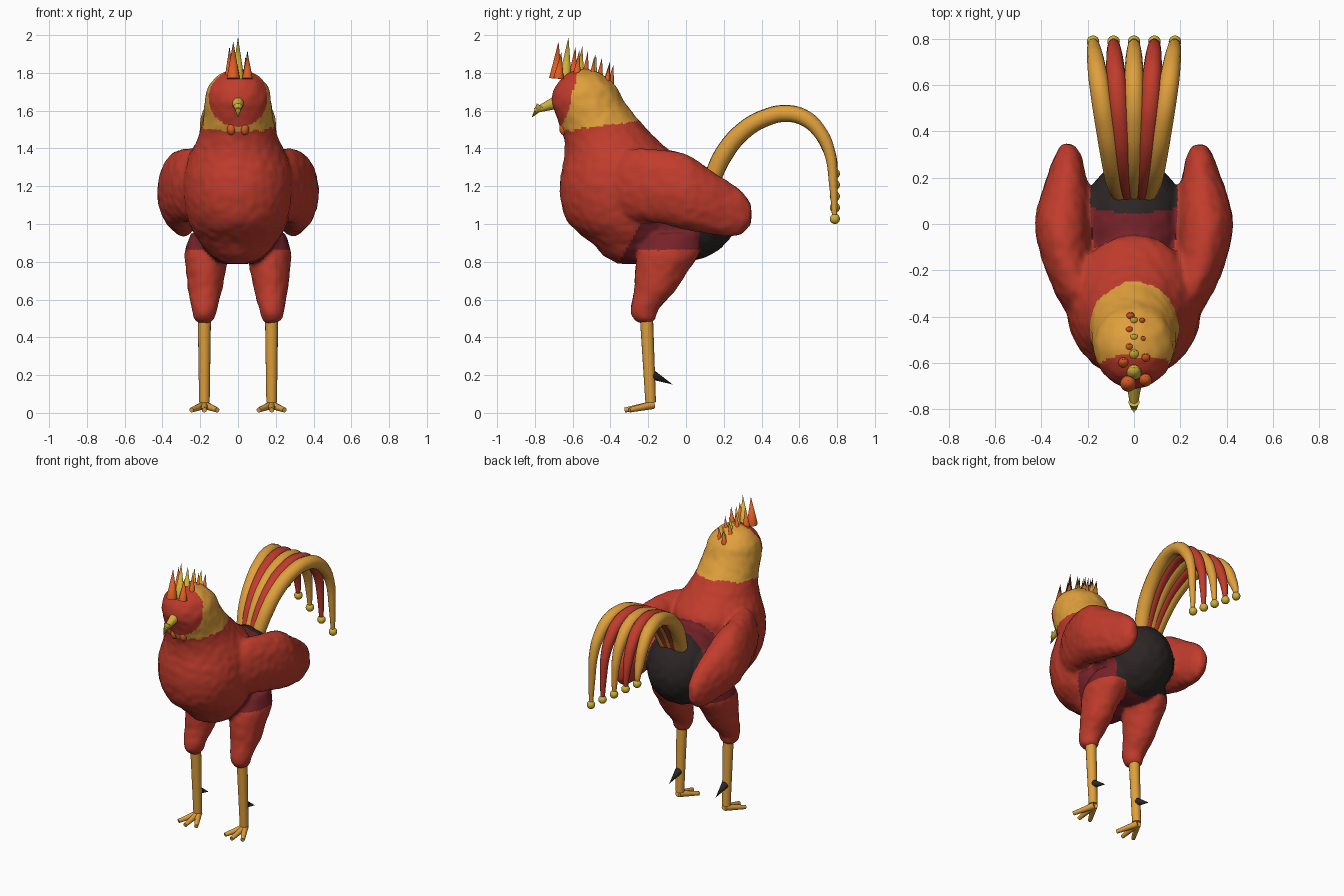
import bpy, bmesh, math
from mathutils import Vector, Matrix, noise
from mathutils.bvhtree import BVHTree

cube = bpy.data.objects.get("Cube")
if cube:
    bpy.data.objects.remove(cube, do_unlink=True)


def material(name, rgb):
    mat = bpy.data.materials.new(name)
    mat.use_nodes = True
    mat.diffuse_color = (*rgb, 1)
    mat.node_tree.nodes["Principled BSDF"].inputs["Base Color"].default_value = (*rgb, 1)
    return mat


RED = material("feather red", (.53, .045, .025))
MAROON = material("dark red", (.18, .016, .022))
BLACK = material("charcoal", (.025, .019, .018))
GOLD = material("golden orange", (.74, .35, .045))
YELLOW = material("brass yellow", (.62, .44, .04))
ORANGE = material("flame orange", (.72, .11, .018))
made = []


def add_object(name, data, mat=None):
    obj = bpy.data.objects.new(name, data)
    bpy.context.scene.collection.objects.link(obj)
    if mat:
        data.materials.append(mat)
    made.append(obj)
    return obj


def from_bmesh(name, bm, mat=None):
    bmesh.ops.recalc_face_normals(bm, faces=bm.faces)
    mesh = bpy.data.meshes.new(name)
    bm.to_mesh(mesh)
    bm.free()
    return add_object(name, mesh, mat)


def rod(name, start, end, r1, r2, mat, sides=16):
    """Tapered cylinder or cone between two points."""
    a, b = Vector(start), Vector(end)
    turn = (b - a).to_track_quat('Z', 'Y').to_matrix().to_4x4()
    bm = bmesh.new()
    bmesh.ops.create_cone(bm, cap_ends=True, segments=sides, radius1=r1, radius2=r2,
                          depth=(b - a).length,
                          matrix=Matrix.Translation((a + b) / 2) @ turn)
    return from_bmesh(name, bm, mat)


def ball(name, centre, size, mat):
    bm = bmesh.new()
    bmesh.ops.create_uvsphere(bm, u_segments=16, v_segments=10, radius=1,
                              matrix=Matrix.Translation(centre) @ Matrix.Diagonal((*size, 1)))
    return from_bmesh(name, bm, mat)


def spline(rows, steps=4):
    """Smooth interpolation through rows of numbers."""
    out = []
    for i in range(len(rows) - 1):
        p0, p1, p2, p3 = (rows[max(0, min(len(rows) - 1, i + k))] for k in (-1, 0, 1, 2))
        for s in range(steps):
            t = s / steps
            out.append([b + .5 * t * (c - a + t * (2*a - 5*b + 4*c - d + t * (3*(b - c) + d - a)))
                        for a, b, c, d in zip(p0, p1, p2, p3)])
    return out + [list(rows[-1])]


def loft(rows, axis, side=1, n=28):
    """Elliptical rings (x, y, z, radius, radius) joined into a closed form."""
    bm = bmesh.new()
    rings = []
    for x, y, z, a, b in spline(rows):
        ring = []
        for k in range(n):
            u = a * math.cos(k * math.tau / n)
            v = b * math.sin(k * math.tau / n)
            co = (x + u, y + v, z) if axis == 'z' else (x + u, y, z + v)
            ring.append(bm.verts.new((co[0] * side, co[1], co[2])))
        rings.append(ring)
    for r, s in zip(rings, rings[1:]):
        for k in range(n):
            bm.faces.new((r[k], r[(k + 1) % n], s[(k + 1) % n], s[k]))
    bm.faces.new(rings[0])
    bm.faces.new(rings[-1])
    bmesh.ops.recalc_face_normals(bm, faces=bm.faces)
    return bm


# Breast, neck and head: height, y, depth radius, width radius
torso = [(.79, -.28, .08, .08), (.83, -.28, .15, .14), (.9, -.28, .22, .2), (1, -.32, .3, .26),
         (1.13, -.36, .305, .288), (1.25, -.36, .305, .288), (1.35, -.35, .295, .265),
         (1.45, -.4, .245, .215), (1.55, -.465, .215, .187), (1.65, -.52, .192, .177),
         (1.73, -.53, .16, .158), (1.79, -.54, .1, .1), (1.82, -.54, .03, .03)]
wing = [(.2, -.4, 1.2, .08, .13), (.24, -.3, 1.21, .1, .185), (.29, -.15, 1.2, .11, .195),
        (.31, 0, 1.17, .118, .2), (.3, .12, 1.12, .105, .172), (.29, .22, 1.08, .08, .147),
        (.285, .3, 1.06, .055, .11), (.285, .345, 1.05, .025, .055)]
thigh = [(.18, -.22, .475, .03, .03), (.18, -.22, .5, .055, .06), (.178, -.22, .55, .067, .075),
         (.175, -.165, .65, .09, .11), (.17, -.13, .75, .105, .14), (.165, -.09, .85, .117, .165),
         (.15, -.06, .95, .1, .14)]

parts = [("torso", loft([(0, y, z, rx, ry) for z, y, ry, rx in torso], 'z'))]
rump = bmesh.new()
bmesh.ops.create_uvsphere(rump, u_segments=32, v_segments=20, radius=1,
                          matrix=Matrix.Translation((0, -.02, 1.055))
                          @ Matrix.Diagonal((.235, .295, .255, 1)))
parts.append(("rump", rump))
for side in (1, -1):
    parts.append(("wing", loft(wing, 'y', side)))
    parts.append(("thigh", loft(thigh, 'z', side)))

# Fuse the forms into one feathered body
trees = [(kind, BVHTree.FromBMesh(bm)) for kind, bm in parts]
merged = bmesh.new()
for kind, bm in parts:
    temp = bpy.data.meshes.new("temp")
    bm.to_mesh(temp)
    bm.free()
    merged.from_mesh(temp)
    bpy.data.meshes.remove(temp)
source = bpy.data.meshes.new("body_forms")
merged.to_mesh(source)
merged.free()
body = add_object("body", source)
remesh = body.modifiers.new("fuse", 'REMESH')
remesh.mode = 'VOXEL'
remesh.voxel_size = .013
soften = body.modifiers.new("soften", 'SMOOTH')
soften.iterations = 6
graph = bpy.context.evaluated_depsgraph_get()
skin = bpy.data.meshes.new_from_object(body.evaluated_get(graph))
body.modifiers.clear()
body.data = skin
skin.materials.clear()
for mat in (RED, MAROON, BLACK, GOLD):
    skin.materials.append(mat)
shifts = [v.normal * noise.noise(v.co * 22) * .004 for v in skin.vertices]
for v, shift in zip(skin.vertices, shifts):
    v.co += shift


def plumage(p):
    """Colour slot from the form a point lies on and its position."""
    kind = min(trees, key=lambda t: t[1].find_nearest(p)[3])[0]
    if kind == "wing" or (kind == "thigh" and p.z < .86):
        return 0
    wobble = .012 * noise.noise(p * 14)
    if p.z > 1.49 + .15 * (p.y + .65) + wobble:
        face = (p - Vector((0, -.69, 1.69))).length
        return 0 if face < .178 + wobble else 3
    if p.y > .04 + .15 * abs(p.x):
        return 2
    return 1 if p.y > .55 * (p.z - 1.33) - .06 else 0


for poly in skin.polygons:
    poly.material_index = plumage(poly.center)

# Tail feathers: y, z, radius along the arch
arch = [(.13, 1.22, .046), (.2, 1.37, .05), (.3, 1.49, .048), (.42, 1.562, .046),
        (.53, 1.585, .045), (.63, 1.56, .043), (.71, 1.485, .037), (.76, 1.38, .03)]
for i in range(-2, 3):
    tip_z = 1.15 - .06 * i
    path = arch + [(.78, (1.38 + tip_z) / 2, .022), (.787, tip_z, .013)]
    curve = bpy.data.curves.new("tail_curve", 'CURVE')
    curve.dimensions = '3D'
    curve.bevel_depth = 1
    curve.bevel_resolution = 4
    curve.resolution_u = 6
    curve.use_fill_caps = True
    line = curve.splines.new('BEZIER')
    line.bezier_points.add(len(path) - 1)
    for pt, (y, z, r) in zip(line.bezier_points, path):
        spread = .3 + .7 * ((y - .13) / .657) ** .75
        pt.co = (.0885 * i * spread, y, z)
        pt.radius = r
        pt.handle_left_type = pt.handle_right_type = 'AUTO'
    helper = bpy.data.objects.new("tail_helper", curve)
    bpy.context.scene.collection.objects.link(helper)
    graph = bpy.context.evaluated_depsgraph_get()
    feather = bpy.data.meshes.new_from_object(helper.evaluated_get(graph))
    bpy.data.objects.remove(helper, do_unlink=True)
    feather.materials.clear()
    add_object("tail_feather", feather, RED if i % 2 else GOLD)
    ball("tail_bead", (.0885 * i, .788, tip_z - .003), (.027,) * 3, YELLOW)

# Comb spikes: x, y, tip height, base radius
for i, tip in enumerate((1.99, 1.94, 1.9, 1.86)):
    y = -.64 + .073 * i
    rod("comb_gold_spike", (0, y, 1.765 - .01 * i), (0, y + .018, tip), .034 - .004 * i, 0, YELLOW)
for x, y, tip, r in [(-.025, -.69, 1.965, .035), (.05, -.675, 1.91, .028), (-.045, -.6, 1.94, .026),
                     (.05, -.58, 1.92, .024), (-.02, -.535, 1.915, .023), (.04, -.5, 1.89, .018),
                     (-.02, -.46, 1.88, .022), (.035, -.42, 1.85, .016), (-.015, -.4, 1.84, .02)]:
    rod("comb_orange_spike", (x, y, 1.77 - .15 * max(0, y + .6)), (x, y + .015, tip), r, 0, ORANGE)

# Beak and wattles
rod("beak", (0, -.695, 1.64), (0, -.8, 1.6), .033, .013, YELLOW)
rod("beak_hook", (0, -.77, 1.625), (0, -.817, 1.563), .024, 0, YELLOW)

# Legs, toes and spurs
for side, label in ((1, "left"), (-1, "right")):
    x = .178 * side
    ball(label + "_wattle", (.035 * side, -.645, 1.505), (.024, .026, .035), ORANGE)
    rod(label + "_shank", (x, -.21, .52), (x, -.187, .055), .035, .028, GOLD)
    for spread, reach in ((-.068, -.3), (0, -.325), (.068, -.3)):
        rod(label + "_toe", (x, -.175, .042), (x + spread, reach, .015), .022, .013, GOLD, 12)
    rod(label + "_spur", (x, -.175, .2), (x, -.07, .15), .025, 0, BLACK, 12)

# Smooth shading with sharp rims kept
bpy.ops.object.select_all(action='DESELECT')
for obj in made:
    obj.select_set(True)
bpy.context.view_layer.objects.active = body
bpy.ops.object.shade_smooth_by_angle(angle=math.radians(40))
